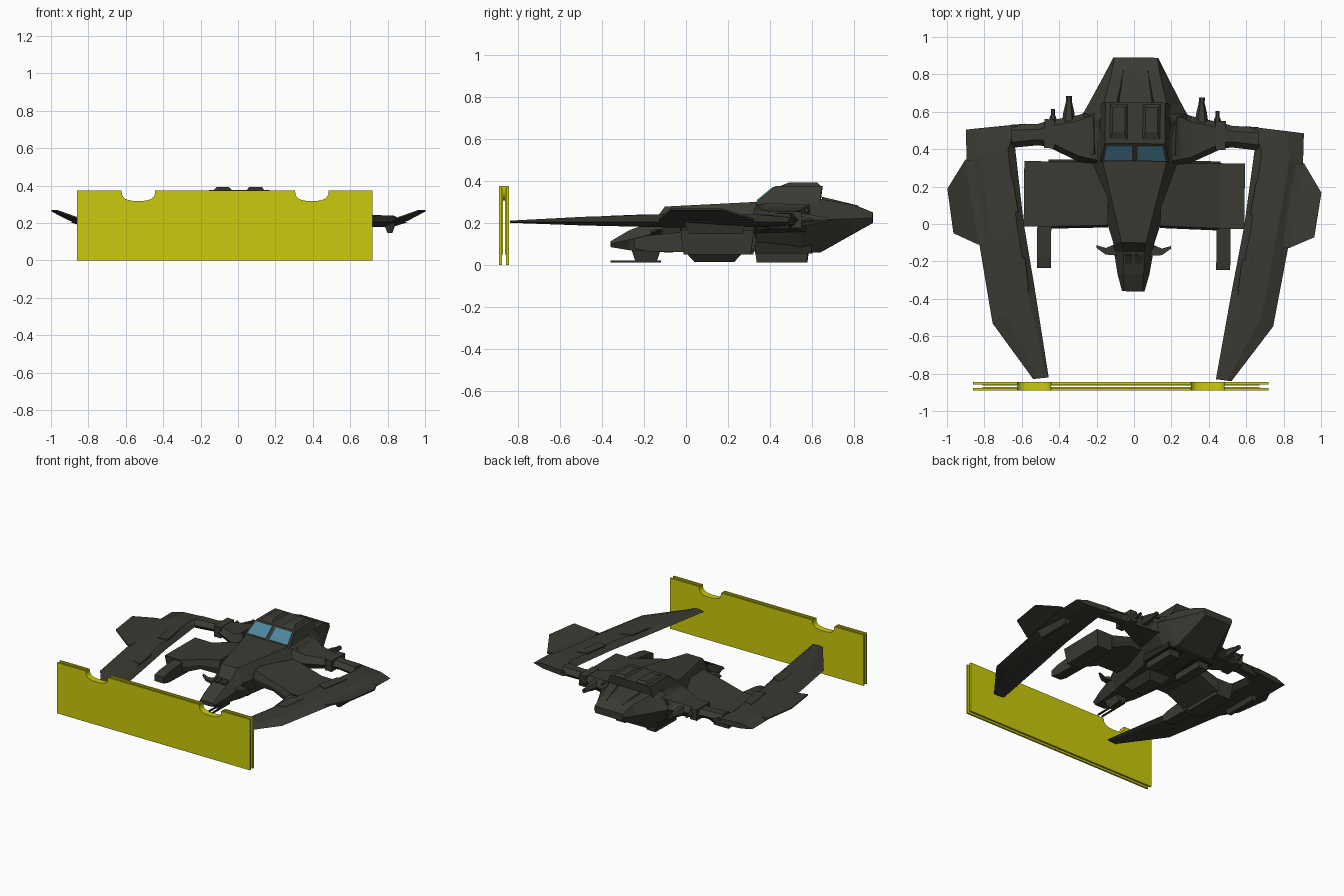
import bpy, bmesh, math
from mathutils import Matrix, Vector

cube = bpy.data.objects.get("Cube")
if cube:
    bpy.data.objects.remove(cube)


def material(name, rgb):
    m = bpy.data.materials.new(name)
    m.use_nodes = True
    m.diffuse_color = (*rgb, 1)
    m.node_tree.nodes["Principled BSDF"].inputs["Base Color"].default_value = (*rgb, 1)
    return m


HULL = material("dark olive grey", (0.043, 0.042, 0.033))
DARK = material("shadow grey", (0.02, 0.02, 0.017))
GLASS = material("blue glass", (0.075, 0.24, 0.34))
YELLOW = material("barrier yellow", (0.6, 0.6, 0.004))
YAW = Matrix.Rotation(-0.011, 4, 'Z')   # the craft sits slightly turned


def loft(name, rings, mat=HULL, mirror=False, turn=True):
    """Skin a list of equal-length point rings and cap both ends."""
    for side in ((1, -1) if mirror else (1,)):
        bm = bmesh.new()
        vs = [[bm.verts.new((p[0] * side, p[1], p[2])) for p in r] for r in rings]
        n = len(rings[0])
        for a, b in zip(vs, vs[1:]):
            for i in range(n):
                j = (i + 1) % n
                bm.faces.new((a[i], a[j], b[j], b[i]))
        bm.faces.new(vs[0][::-1])
        bm.faces.new(vs[-1])
        if turn:
            bm.transform(YAW)
        bmesh.ops.recalc_face_normals(bm, faces=bm.faces)
        label = name if not mirror else ("left_" if side > 0 else "right_") + name
        me = bpy.data.meshes.new(label)
        bm.to_mesh(me)
        bm.free()
        me.materials.append(mat)
        bpy.context.collection.objects.link(bpy.data.objects.new(label, me))


def box(name, x, y, z, mat=HULL, mirror=False, taper=0.0, turn=True):
    """Box from (low, high) ranges; taper pulls in the lower face."""
    def ring(h, t):
        return [(x[0] + t, y[0] + t, h), (x[1] - t, y[0] + t, h),
                (x[1] - t, y[1] - t, h), (x[0] + t, y[1] - t, h)]
    loft(name, [ring(z[0], taper), ring(z[1], 0)], mat, mirror, turn)


def plate(name, pts, thick=0.008, mat=HULL, mirror=False):
    """Thin plate from a 3D outline, thickened along its normal."""
    p = [Vector(q) for q in pts]
    n = (p[1] - p[0]).cross(p[2] - p[0]).normalized() * thick / 2
    loft(name, [[q - n for q in p], [q + n for q in p]], mat, mirror)


def hull_ring(y, wt, zt, ww, zw, wb, zb):
    half = [(wt, zt), (ww, zw), (wb, zb)]
    return [(x, y, z) for x, z in half] + [(-x, y, z) for x, z in half[::-1]]


# Fuselage: nose, steep cockpit face, broad middle and tapered tail
loft("fuselage", [hull_ring(*s) for s in (
    (-.36, .05, .112, .06, .10, .04, .085),
    (-.27, .055, .165, .085, .12, .06, .07),
    (-.15, .055, .21, .105, .15, .08, .065),
    (-.10, .065, .278, .11, .18, .09, .06),
    (.33, .17, .30, .25, .20, .16, .065),
    (.55, .19, .31, .30, .215, .17, .06),
    (.64, .17, .315, .25, .215, .15, .06),
    (.80, .13, .287, .165, .22, .12, .15),
    (.89, .115, .25, .12, .225, .11, .20))])

# Raised cabin with a sloping windscreen
loft("cabin", [
    [(-.185, .33, .295), (.185, .33, .295), (.19, .64, .30), (-.19, .64, .30)],
    [(-.16, .43, .377), (.16, .43, .377), (.16, .65, .377), (-.16, .65, .377)]])
def screen(x, t):
    return (x, .33 + .10 * t, .296 + .082 * t)


plate("windscreen", [screen(.015, .12), screen(.165, .12), screen(.15, .88),
                     screen(.015, .88)], .009, GLASS, True)
loft("roof_hatch", [
    [(.04, .45, .376), (.135, .45, .376), (.135, .64, .376), (.04, .64, .376)],
    [(.055, .49, .392), (.12, .49, .392), (.12, .625, .392), (.055, .625, .392)]], mirror=True)
loft("tail_rib", [[(.085, .65, .31), (.10, .65, .31), (.095, .65, .324)],
                  [(.06, .82, .275), (.07, .82, .275), (.065, .82, .283)]], mirror=True)
plate("shoulder_panel", [(.215, .37, .29), (.27, .36, .258), (.275, .59, .25), (.22, .57, .285)],
      .009, mirror=True)

# Nose details
plate("nose_window", [(.008, -.21, .19), (.045, -.21, .19), (.045, -.165, .207), (.008, -.165, .207)],
      .009, DARK, True)
loft("nose_canard", [
    [(.08, -.17, .14), (.08, -.10, .14), (.08, -.10, .17), (.08, -.17, .16)],
    [(.15, -.165, .15), (.15, -.13, .15), (.15, -.13, .165), (.15, -.165, .165)],
    [(.20, -.13, .165), (.20, -.115, .165), (.20, -.115, .172), (.20, -.13, .172)]], mirror=True)
box("chin_mount", (-.045, .045), (-.26, -.12), (.015, .075), taper=.02)
box("gun_barrel", (.012, .022), (-.36, -.12), (.012, .022), DARK, True)

# Belly
box("belly_blister", (-.1, .1), (-.01, .28), (.015, .07), taper=.05)
box("engine_block", (.06, .19), (.33, .60), (.055, .17), DARK, True)
box("engine_skid", (.08, .17), (.33, .585), (.012, .08), mirror=True, taper=.008)


def span_ring(x, y0, y1, z0, z1, slope=.03):
    zm = (z0 + z1) / 2
    return [(x, y0, zm), (x, y0 + slope, z1), (x, y1 - slope, z1),
            (x, y1, zm), (x, y1 - slope, z0), (x, y0 + slope, z0)]


# Arms carrying the outer wings
loft("wing_arm", [span_ring(*s) for s in (
    (.20, .31, .62, .15, .29), (.30, .33, .58, .165, .262),
    (.47, .41, .545, .18, .25), (.52, .415, .53, .185, .245), (.66, .40, .525, .18, .245))], mirror=True)
box("arm_collar", (.43, .485), (.40, .555), (.175, .255), mirror=True)


# Guns facing aft from the arms
def spike(name, x, y0, y1, r):
    rings = [[(x + q * math.cos(a), y, .215 + q * math.sin(a))
              for a in (k * math.pi / 3 for k in range(6))]
             for y, q in ((y0, r), (y0 + (y1 - y0) * .5, r * .7), (y1 - .03, r * .4), (y1, r * .4))]
    loft(name, rings, mirror=True)


spike("aft_gun", .355, .52, .68, .04)
spike("small_aft_gun", .44, .52, .61, .025)


# Forward-swept outer wings
def wing_ring(yi, xi, yo, xo, h):
    def at(t, z):
        return (xi + (xo - xi) * t, yi + (yo - yi) * t, .205 + z)
    return [at(0, 0), at(.15, h), at(.72, h), at(1, 0), at(.72, -h * .7), at(.15, -h * .7)]


loft("outer_wing", [wing_ring(*s) for s in (
    (.53, .59, .495, .903, .022), (.40, .64, .33, .90, .035),
    (.0, .59, -.12, .825, .037), (-.35, .527, -.54, .75, .024),
    (-.825, .447, -.835, .53, .006))], mirror=True)
loft("wing_fin", [
    [(.82, .32, .20), (.80, -.12, .20), (.80, -.12, .222), (.82, .32, .225)],
    [(.905, .335, .212), (.83, -.12, .212), (.83, -.12, .222), (.905, .335, .222)],
    [(1.0, .178, .262), (.965, -.06, .262), (.965, -.06, .27), (1.0, .178, .27)]], mirror=True)
box("wing_keel", (.775, .845), (.0, .30), (.148, .21), mirror=True, taper=.023)
plate("wing_panel", [(.62, .06, .242), (.69, .04, .242), (.72, .25, .24), (.65, .23, .24)],
      .009, mirror=True)
plate("forward_wing_panel", [(.56, -.35, .23), (.63, -.33, .23), (.66, -.16, .236), (.58, -.19, .236)],
      .009, mirror=True)

# Drooping inner wings with pods
loft("inner_wing", [span_ring(*s, .012) for s in (
    (.14, -.02, .335, .14, .25), (.30, -.025, .34, .14, .21), (.46, -.03, .34, .07, .165))], mirror=True)
box("pod", (.44, .59), (-.02, .33), (.05, .165), mirror=True, taper=.015)
loft("pod_nose", [[(.442, y, z0), (.517, y, z0), (.517, y, z1), (.442, y, z1)]
                  for y, z0, z1 in ((-.24, .08, .125), (-.18, .065, .14), (.02, .06, .16))], mirror=True)
plate("pod_window", [(.438, .07, .09), (.438, .12, .09), (.438, .12, .115), (.438, .07, .115)],
      .006, GLASS, True)


# Barrier: twin sheets with scooped notches in the top edge
NOTCHES = (-.533, .395)


def scoop(cx, r=.09, depth=.057, steps=12):
    arc = []
    for k in range(steps + 1):
        a = math.pi * k / steps
        c, s = math.cos(a), math.sin(a)
        arc.append((cx - r * math.copysign(abs(c) ** .7, c), .375 - depth * max(s, 0) ** .7))
    return arc


def sheet(name, y0, y1, inset):
    edge = [(-.86 + inset, inset), (-.86 + inset, .375 - inset * .2)]
    for cx in NOTCHES:
        edge += [(x, z - inset * .2) for x, z in scoop(cx)]
    edge += [(.72 - inset, .375 - inset * .2), (.72 - inset, inset)]
    loft(name, [[(x, y, z) for x, z in edge] for y in (y0, y1)], YELLOW, turn=False)


sheet("barrier_front_sheet", -.89, -.877, 0)
sheet("barrier_front_lining", -.877, -.871, .05)
sheet("barrier_back_lining", -.863, -.857, .05)
sheet("barrier_back_sheet", -.857, -.844, 0)
for cx in NOTCHES:
    arc = scoop(cx)
    strip = arc + [(x, z - .012) for x, z in arc[::-1]]
    loft("barrier_notch_liner", [[(x, y, z) for x, z in strip] for y in (-.885, -.849)],
         YELLOW, turn=False)
